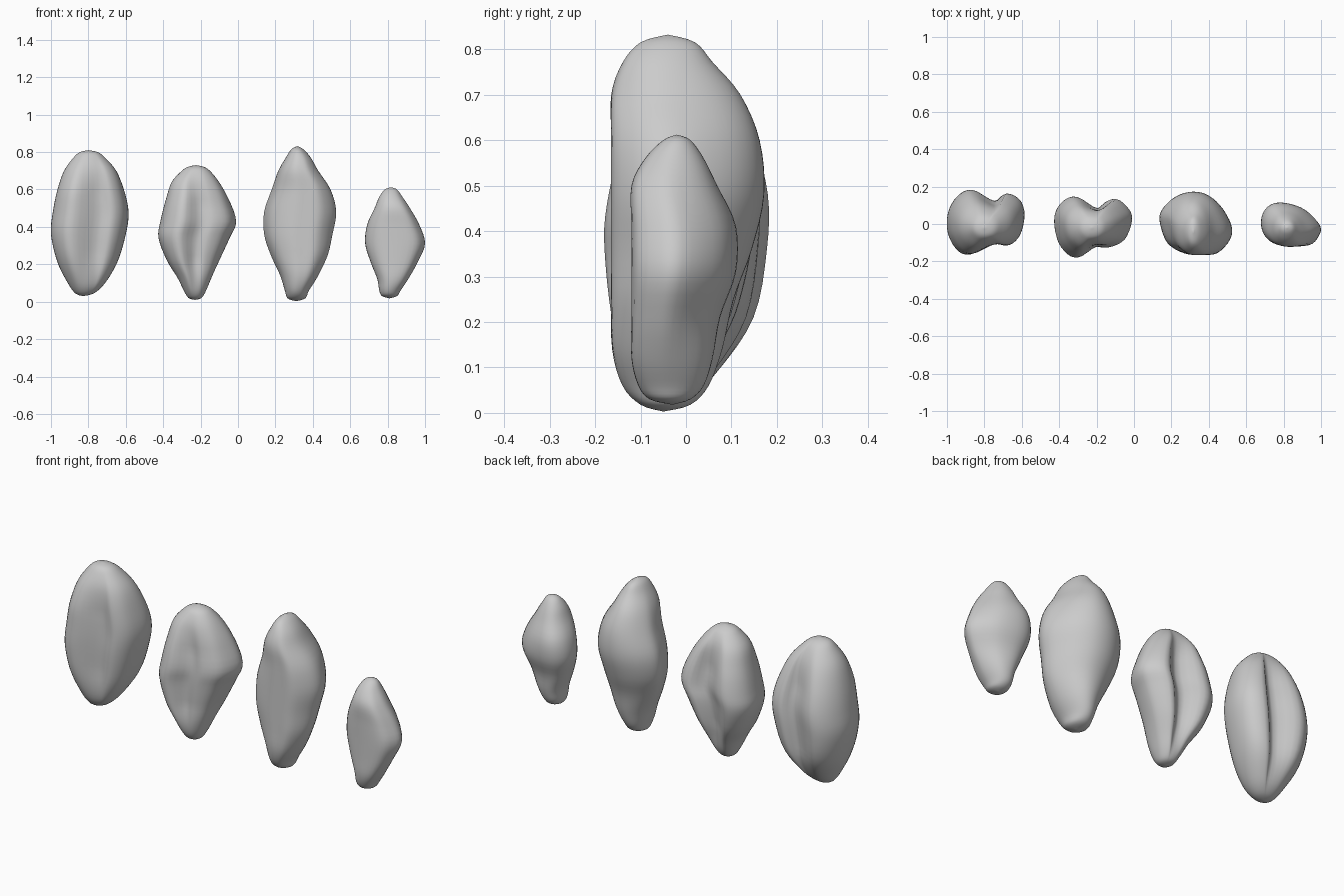
import bpy, bmesh, math
from mathutils import Vector


def spline(pts, n, closed=False):
    """Sample a Catmull-Rom curve, n steps per span."""
    pts = [Vector(p) for p in pts]
    m, out = len(pts), []
    at = (lambda i: pts[i % m]) if closed else (lambda i: pts[max(0, min(m - 1, i))])
    for i in range(m if closed else m - 1):
        a, b, c, d = at(i - 1), at(i), at(i + 1), at(i + 2)
        for k in range(n):
            t = k / n
            out.append(0.5 * (2 * b + (c - a) * t + (2 * a - 5 * b + 4 * c - d) * t * t
                              + (3 * b - a - 3 * c + d) * t ** 3))
    if not closed:
        out.append(pts[-1])
    return out


def stone(name, outline, rows):
    """Loft an outline through rows of (z, left), (right, front), back."""
    ring = spline([(x, y) for x, y in outline], 4, True)
    x0, x1 = min(p.x for p in ring), max(p.x for p in ring)
    y0, y1 = min(p.y for p in ring), max(p.y for p in ring)
    unit = [Vector(((p.x - x0) / (x1 - x0) * 2 - 1, (p.y - y0) / (y1 - y0) * 2 - 1)) for p in ring]
    zx = spline([(r[0], r[1], r[2]) for r in rows], 4)
    zy = spline([(r[0], r[3], r[4]) for r in rows], 4)
    zb, zt = rows[0][0], rows[-1][0]
    bm = bmesh.new()
    loops = []
    for (z, xl, xr), (_, yf, yb) in zip(zx[1:-1], zy[1:-1]):
        s = (z - zb) / (zt - zb)
        w = min(1, 1.25 * math.sin(math.pi * max(0, min(1, s))))
        loop = []
        for u in unit:
            q = u.normalized().lerp(u, w)      # ends become round
            loop.append(bm.verts.new(((xl + xr) / 2 + q.x * (xr - xl) / 2,
                                      (yf + yb) / 2 + q.y * (yb - yf) / 2, z)))
        loops.append(loop)
    n = len(unit)
    for a, b in zip(loops, loops[1:]):
        for i in range(n):
            j = (i + 1) % n
            bm.faces.new((a[i], a[j], b[j], b[i]))
    for r, loop in ((rows[0], loops[0]), (rows[-1], loops[-1])):
        tip = bm.verts.new(((r[1] + r[2]) / 2, (r[3] + r[4]) / 2, r[0]))
        for i in range(n):
            bm.faces.new((tip, loop[i], loop[(i + 1) % n]))
    bmesh.ops.recalc_face_normals(bm, faces=bm.faces)
    me = bpy.data.meshes.new(name)
    bm.to_mesh(me)
    bm.free()
    me.polygons.foreach_set("use_smooth", [True] * len(me.polygons))
    bpy.context.collection.objects.link(bpy.data.objects.new(name, me))


# two-lobed stone with a groove down the back
stone("large_stone",
      [(-1, -.05), (-1, .06), (-.95, .15), (-.87, .185), (-.75, .125), (-.68, .165), (-.61, .13),
       (-.585, .05), (-.61, -.06), (-.67, -.115), (-.75, -.11), (-.88, -.165), (-.95, -.14)],
      [(.03, -.83, -.83, -.03, -.03), (.045, -.87, -.77, -.07, .02), (.10, -.91, -.71, -.11, .08),
       (.21, -.965, -.645, -.145, .15), (.36, -1, -.60, -.162, .178), (.48, -.99, -.585, -.162, .18),
       (.60, -.965, -.61, -.155, .15), (.70, -.93, -.65, -.13, .11), (.77, -.88, -.71, -.09, .06),
       (.80, -.845, -.75, -.06, .02), (.81, -.80, -.80, -.02, -.02)])

# two-lobed stone with a narrow foot
stone("waisted_stone",
      [(-.425, -.03), (-.425, .06), (-.38, .125), (-.31, .145), (-.195, .085), (-.10, .135),
       (-.025, .08), (-.01, .015), (-.05, -.08), (-.13, -.12), (-.21, -.12), (-.31, -.175), (-.39, -.12)],
      [(.01, -.23, -.23, -.04, -.04), (.02, -.265, -.195, -.08, 0), (.06, -.29, -.17, -.115, .035),
       (.13, -.325, -.14, -.145, .07), (.22, -.38, -.10, -.165, .11), (.34, -.425, -.045, -.178, .14),
       (.43, -.415, -.01, -.178, .145), (.55, -.385, -.05, -.155, .12), (.64, -.355, -.10, -.125, .09),
       (.70, -.30, -.15, -.085, .045), (.722, -.265, -.185, -.055, .01), (.73, -.225, -.225, -.02, -.02)])

# tall stone, flat in front
stone("tall_stone",
      [(.14, 0), (.14, .07), (.20, .14), (.285, .175), (.375, .165), (.455, .105), (.515, 0),
       (.51, -.08), (.44, -.155), (.355, -.163), (.27, -.155), (.18, -.10)],
      [(.003, .31, .31, -.05, -.05), (.018, .265, .36, -.10, .01), (.06, .25, .38, -.14, .05),
       (.14, .225, .43, -.163, .08), (.25, .175, .48, -.165, .105), (.36, .14, .505, -.165, .145),
       (.48, .14, .525, -.165, .172), (.60, .18, .495, -.165, .162), (.70, .215, .43, -.165, .12),
       (.77, .255, .39, -.14, .06), (.815, .285, .35, -.10, .02), (.832, .317, .317, -.04, -.04)])

# small stone
stone("small_stone",
      [(.68, -.03), (.68, .05), (.725, .105), (.805, .115), (.91, .08), (.99, -.005), (.98, -.065),
       (.93, -.11), (.805, -.115), (.725, -.09)],
      [(.018, .81, .81, -.03, -.03), (.03, .77, .85, -.08, .01), (.06, .755, .87, -.105, .04),
       (.12, .745, .91, -.12, .06), (.21, .71, .96, -.12, .075), (.31, .68, 1, -.12, .11),
       (.41, .69, .97, -.12, .11), (.50, .73, .92, -.12, .07), (.56, .755, .88, -.09, .04),
       (.60, .785, .85, -.05, .01), (.612, .818, .818, -.02, -.02)])
